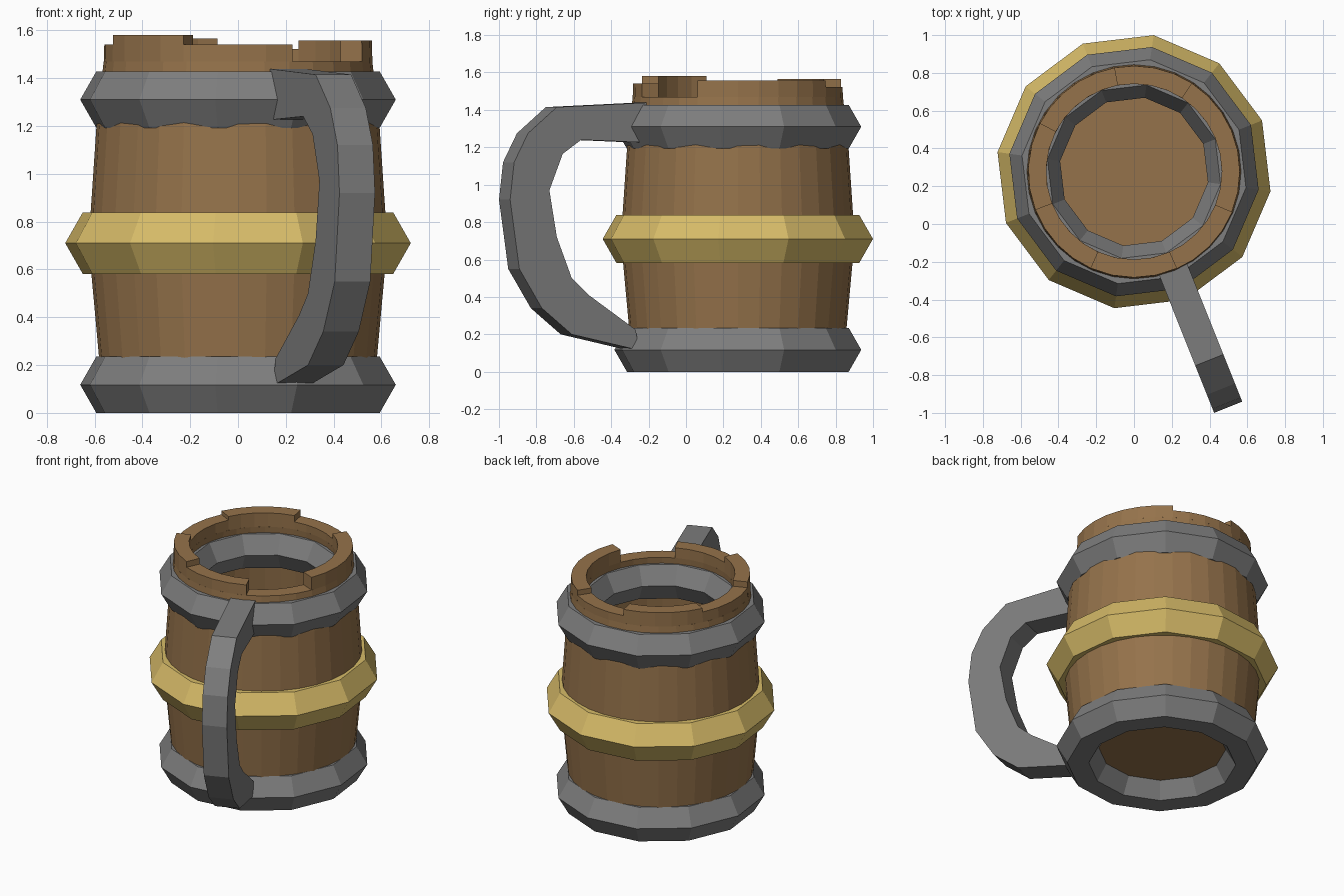
import bpy, bmesh, math
from math import sin, cos, radians

if "Cube" in bpy.data.objects:
    bpy.data.objects.remove(bpy.data.objects["Cube"])

CY = 0.277               # mug axis offset in y
TURN = radians(21.8)     # whole mug is turned about z


def material(name, rgb):
    m = bpy.data.materials.new(name)
    m.diffuse_color = (*rgb, 1)
    m.use_nodes = True
    m.node_tree.nodes["Principled BSDF"].inputs["Base Color"].default_value = m.diffuse_color
    return m


wood = material("wood", (0.30, 0.17, 0.07))
gold = material("gold", (0.68, 0.50, 0.14))
iron = material("iron", (0.21, 0.21, 0.21))


def finish(name, bm, mat):
    bmesh.ops.recalc_face_normals(bm, faces=bm.faces)
    me = bpy.data.meshes.new(name)
    bm.to_mesh(me)
    bm.free()
    me.materials.append(mat)
    ob = bpy.data.objects.new(name, me)
    ob.location = (0, CY, 0)
    bpy.context.collection.objects.link(ob)
    return ob


def ring(bm, r, z, angles):
    return [bm.verts.new((r * cos(a), r * sin(a), z)) for a in angles]


# Barrel: lathed outside, rim and inside, closed by two discs
N = 32
profile = [(0.57, 0.11), (0.625, 0.71), (0.592, 1.2), (0.562, 1.47),
           (0.465, 1.47), (0.49, 1.2), (0.525, 0.71), (0.48, 0.21)]
bm = bmesh.new()
rings = [ring(bm, r, z, [2 * math.pi * i / N for i in range(N)]) for r, z in profile]
for a, b in zip(rings, rings[1:]):
    for i in range(N):
        j = (i + 1) % N
        bm.faces.new((a[i], a[j], b[j], b[i]))
bm.faces.new(rings[0])
bm.faces.new(rings[-1])
finish("barrel", bm, wood)

# Uneven stave ends standing on the rim: start angle, end angle, top height
staves = [(-159, -114, 1.58), (-114, -66, 1.54), (-22.5, 57, 1.557),
          (57, 100.5, 1.522), (100.5, 153, 1.565), (153, 201, 1.54)]
for k, (a0, a1, top) in enumerate(staves):
    n = round((a1 - a0) / 11.25)
    angles = [radians(a0 + (a1 - a0) * i / n) for i in range(n + 1)]
    bm = bmesh.new()
    loops = [ring(bm, r, z, angles) for r, z in
             ((0.562, 1.47), (0.56, top), (0.465, top), (0.465, 1.47))]
    for a, b in zip(loops, loops[1:]):
        for i in range(n):
            bm.faces.new((a[i], a[i + 1], b[i + 1], b[i]))
    for e in (0, n):
        bm.faces.new([l[e] for l in loops])
    finish(f"stave_end_{k + 1}", bm, wood)

# Hoops: low-poly rings with a hexagonal section
for name, z, s, mat in (("bottom_hoop", 0.1175, 1, iron),
                        ("middle_hoop", 0.71, 1.095, gold),
                        ("top_hoop", 1.31, 1, iron)):
    bpy.ops.mesh.primitive_torus_add(
        major_segments=12, minor_segments=6, major_radius=0.531 * s,
        minor_radius=0.1357 * s, location=(0, CY, z), rotation=(0, 0, TURN))
    ob = bpy.context.object
    ob.name = name
    ob.data.materials.append(mat)

# Handle: matched outer and inner edge points (distance from axis, height)
outer = [(0.53, 1.44), (1.074, 1.415), (1.24, 1.275), (1.32, 1.12), (1.343, 0.92),
         (1.29, 0.55), (1.16, 0.34), (0.988, 0.2), (0.6, 0.115)]
inner = [(0.55, 1.225), (0.85, 1.237), (0.934, 1.24), (1.04, 1.165), (1.117, 0.97),
         (1.074, 0.72), (0.988, 0.5), (0.89, 0.41), (0.62, 0.225)]
bm = bmesh.new()
sections = []
for o, i in zip(outer, inner):
    sections.append([bm.verts.new((x, -d, z)) for x, (d, z) in
                     ((-0.08, o), (0.08, o), (0.08, i), (-0.08, i))])
for a, b in zip(sections, sections[1:]):
    for i in range(4):
        j = (i + 1) % 4
        bm.faces.new((a[i], a[j], b[j], b[i]))
bm.faces.new(sections[0])
bm.faces.new(sections[-1])
handle = finish("handle", bm, iron)
handle.rotation_euler.z = TURN
